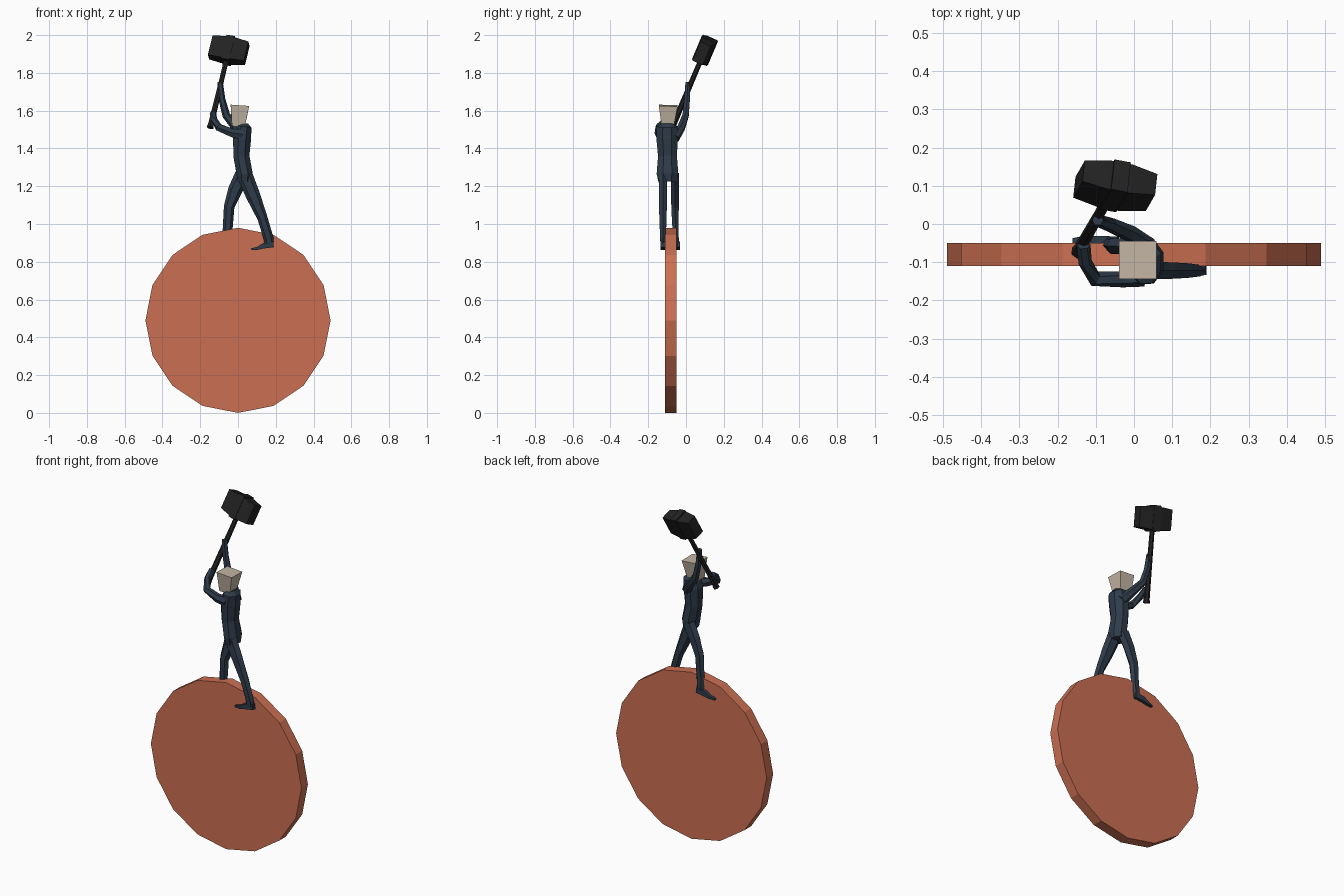
import bpy, bmesh, math
from mathutils import Vector


def material(name, color):
    m = bpy.data.materials.new(name)
    m.diffuse_color = (*color, 1)
    return m


ORANGE = material("terracotta", (0.60, 0.16, 0.085))
NAVY = material("dark_blue", (0.028, 0.044, 0.068))
BONE = material("bone", (0.55, 0.47, 0.37))
BLACK = material("black", (0.016, 0.016, 0.016))


def loft(name, sections, mat, ref, sides=6):
    """Join cross-sections (x, y, z, half size along ref, half size across)."""
    ref = Vector(ref)
    pts = [Vector(s[:3]) for s in sections]
    bm = bmesh.new()
    rings = []
    k = math.sqrt(2) if sides == 4 else 1
    for i, s in enumerate(sections):
        t = (pts[min(i + 1, len(pts) - 1)] - pts[max(i - 1, 0)]).normalized()
        u = (ref - t * ref.dot(t)).normalized()
        v = t.cross(u)
        ring = []
        for j in range(sides):
            a = 2 * math.pi * (j + 0.5) / sides
            ring.append(bm.verts.new(pts[i] + u * (s[3] * k * math.cos(a)) + v * (s[4] * k * math.sin(a))))
        rings.append(ring)
    for a, b in zip(rings, rings[1:]):
        for j in range(sides):
            n = (j + 1) % sides
            bm.faces.new((a[j], a[n], b[n], b[j]))
    bm.faces.new(rings[0][::-1])
    bm.faces.new(rings[-1])
    bmesh.ops.recalc_face_normals(bm, faces=bm.faces)
    me = bpy.data.meshes.new(name)
    bm.to_mesh(me)
    bm.free()
    me.materials.append(mat)
    ob = bpy.data.objects.new(name, me)
    bpy.context.collection.objects.link(ob)
    return ob


# Upright sixteen-sided disc
bpy.ops.mesh.primitive_cylinder_add(vertices=16, radius=0.49, depth=0.06,
                                    location=(0, -0.08, 0.49), rotation=(math.pi / 2, 0, 0))
disc = bpy.context.object
disc.name = "disc"
disc.data.materials.append(ORANGE)

Y, Z = (0, 1, 0), (0, 0, 1)

# Torso and neck
loft("torso", [(0.035, -0.098, 1.225, 0.052, 0.040), (0.035, -0.098, 1.265, 0.062, 0.046),
               (0.018, -0.098, 1.36, 0.054, 0.046), (0.022, -0.100, 1.46, 0.062, 0.052),
               (0.032, -0.100, 1.515, 0.060, 0.042), (0.030, -0.100, 1.53, 0.03, 0.025)], NAVY, Y, 8)
loft("neck", [(0.025, -0.1, 1.50, 0.022, 0.022), (0.015, -0.1, 1.55, 0.02, 0.02)], NAVY, Y)

# Tapered block head
loft("head", [(0.002, -0.097, 1.515, 0.031, 0.034), (0.010, -0.094, 1.627, 0.050, 0.049)],
     BONE, Y, 4)

# Legs straddling the disc
loft("front_leg", [(0.035, -0.122, 1.26, 0.026, 0.042), (0.080, -0.122, 1.15, 0.025, 0.038),
                   (0.130, -0.122, 1.03, 0.022, 0.027), (0.163, -0.122, 0.92, 0.017, 0.026),
                   (0.166, -0.122, 0.875, 0.014, 0.022)], NAVY, Y)
loft("back_leg", [(0.025, -0.060, 1.26, 0.025, 0.042), (-0.015, -0.058, 1.18, 0.024, 0.038),
                  (-0.047, -0.058, 1.09, 0.023, 0.028), (-0.055, -0.056, 0.97, 0.018, 0.026),
                  (-0.062, -0.048, 0.875, 0.014, 0.022)], NAVY, Y)

# Feet pointing to the left
for name, heel, y in (("front_foot", 0.188, -0.122), ("back_foot", -0.042, -0.045)):
    loft(name, [(heel, y, 0.892, 0.012, 0.015), (heel - 0.055, y, 0.884, 0.014, 0.014),
                (heel - 0.085, y, 0.871, 0.014, 0.008), (heel - 0.118, y, 0.866, 0.008, 0.005)], NAVY, Y, 4)

# Arms gripping the handle
loft("front_arm", [(0.025, -0.140, 1.475, 0.032, 0.024), (-0.03, -0.145, 1.482, 0.026, 0.021),
                   (-0.103, -0.143, 1.512, 0.021, 0.021), (-0.128, -0.10, 1.555, 0.018, 0.018),
                   (-0.132, -0.055, 1.585, 0.020, 0.018)], NAVY, Z)
loft("back_arm", [(0.035, -0.060, 1.455, 0.026, 0.030), (-0.01, -0.025, 1.51, 0.022, 0.024),
                  (-0.062, -0.002, 1.575, 0.019, 0.021), (-0.085, 0.006, 1.66, 0.017, 0.018),
                  (-0.095, 0.010, 1.75, 0.015, 0.015)], NAVY, Y)

# Hammer: handle direction, head axis and centre
up = Vector((0.216, 0.381, 0.899)).normalized()
axis = Vector((0.97, -0.18, -0.16)).normalized()
centre = Vector((-0.049, 0.100, 1.919))


def along(direction, rows):
    return [(*(centre + direction * d), a, b) for d, a, b in rows]


loft("hammer_handle", along(up, [(-0.455, 0.019, 0.019), (-0.43, 0.016, 0.016), (-0.06, 0.013, 0.013),
                                 (0.06, 0.013, 0.013)]), BLACK, axis, 6)
loft("hammer_head", along(axis, [(-0.098, 0.056, 0.030), (-0.03, 0.062, 0.041), (0.03, 0.062, 0.041),
                                 (0.098, 0.056, 0.030)]), BLACK, up, 4)
loft("hammer_band", along(axis, [(-0.022, 0.069, 0.043), (0.022, 0.069, 0.043)]), BLACK, up, 4)
